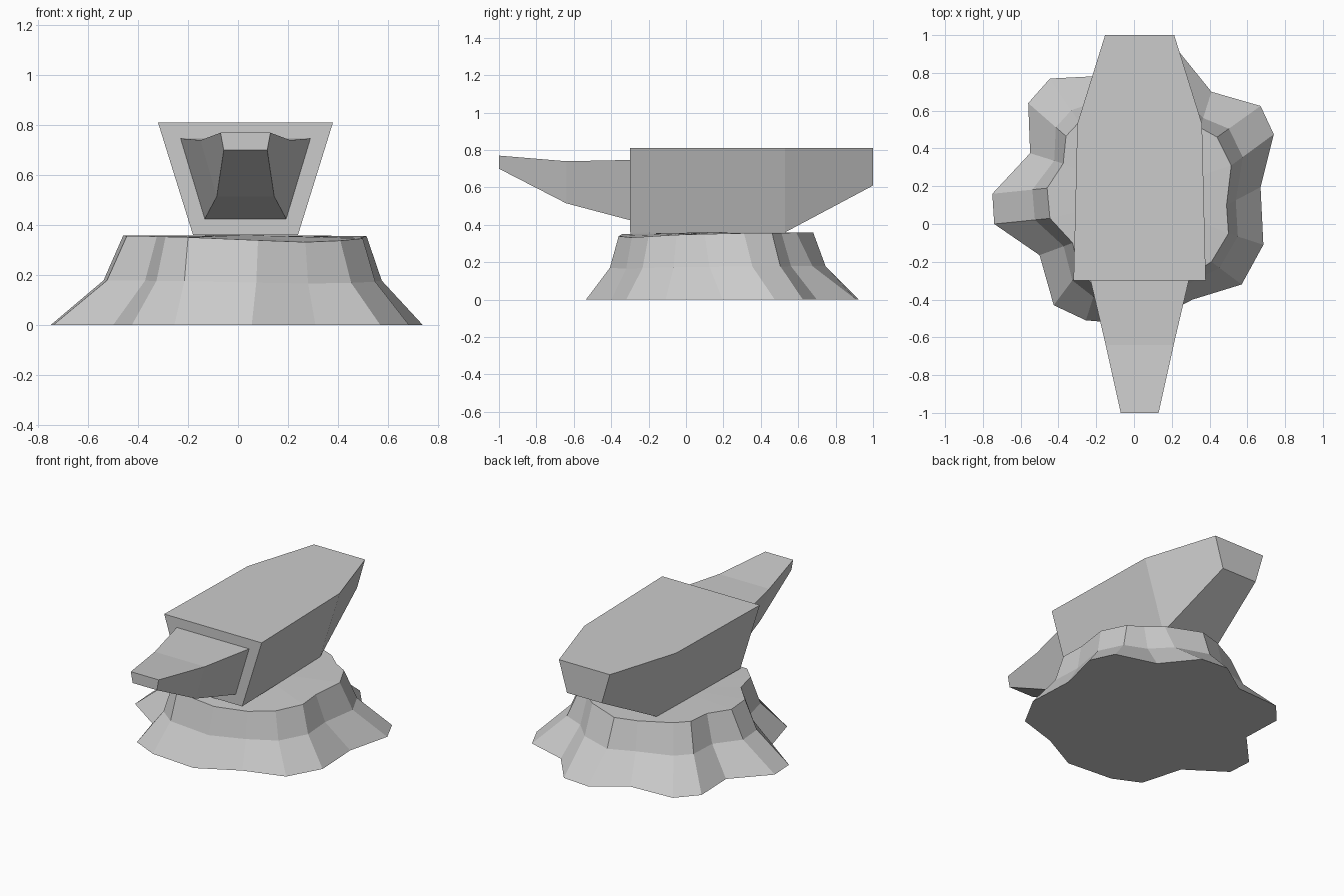
import bpy
import bmesh
from math import hypot

cube = bpy.data.objects.get("Cube")
if cube:
    bpy.data.objects.remove(cube, do_unlink=True)

# One plain grey for metal and pedestal
grey = bpy.data.materials.new("plain_grey")
grey.use_nodes = True
colour = (0.6, 0.6, 0.6, 1.0)
grey.diffuse_color = colour
grey.node_tree.nodes["Principled BSDF"].inputs["Base Color"].default_value = colour


def loft(name, rings, peak=None):
    """Skin a solid through matching rings; an optional peak closes the end as a fan."""
    bm = bmesh.new()
    loops = [[bm.verts.new(point) for point in ring] for ring in rings]
    count = len(loops[0])
    for lower, upper in zip(loops, loops[1:]):
        for i in range(count):
            j = (i + 1) % count
            bm.faces.new((lower[i], lower[j], upper[j], upper[i]))
    bm.faces.new(reversed(loops[0]))
    if peak:
        tip = bm.verts.new(peak)
        for i in range(count):
            bm.faces.new((loops[-1][i], loops[-1][(i + 1) % count], tip))
    else:
        bm.faces.new(loops[-1])
    bmesh.ops.recalc_face_normals(bm, faces=bm.faces)
    mesh = bpy.data.meshes.new(name)
    bm.to_mesh(mesh)
    bm.free()
    mesh.materials.append(grey)
    obj = bpy.data.objects.new(name, mesh)
    bpy.context.scene.collection.objects.link(obj)
    return obj


def trapezoid(y, low, high, half_low, half_high, centre=0.03):
    """Cross-section that is wider at the top, standing across the y axis."""
    return [(centre - half_low, y, low), (centre + half_low, y, low),
            (centre + half_high, y, high), (centre - half_high, y, high)]


# Anvil body with its tapered, undercut heel
loft("anvil_body", [
    trapezoid(-0.3, 0.36, 0.81, 0.21, 0.35),
    trapezoid(0.53, 0.36, 0.81, 0.19, 0.33),
    trapezoid(1.0, 0.61, 0.81, 0.125, 0.183),
])

# Horn narrowing to an upturned blunt tip
loft("anvil_horn", [
    trapezoid(-0.3, 0.425, 0.747, 0.163, 0.26),
    trapezoid(-0.64, 0.515, 0.74, 0.115, 0.18),
    trapezoid(-1.0, 0.7, 0.77, 0.087, 0.1),
])

# Pedestal outline on the ground, with root-like lobes
foot = [(-.75, .16), (-.74, 0), (-.5, -.165), (-.425, -.43), (-.255, -.51),
        (.055, -.535), (.31, -.4), (.57, -.32), (.685, -.11), (.67, .195),
        (.74, .475), (.67, .625), (.41, .7), (.24, .91), (.057, .925),
        (-.15, .785), (-.445, .77), (-.56, .64), (-.55, .375)]
# Matching rim around the pedestal top
rim = [(-.46, .19), (-.445, .03), (-.325, -.1), (-.29, -.25), (-.2, -.34),
       (.08, -.36), (.27, -.29), (.41, -.2), (.5, -.05), (.49, .1),
       (.515, .31), (.44, .46), (.35, .51), (.26, .59), (.04, .68),
       (-.1, .64), (-.29, .54), (-.36, .465), (-.375, .32)]


def rim_height(x, y):
    """The rim sags gently toward one front corner."""
    return 0.362 - 0.03 / (1 + (hypot(x - 0.27, y + 0.3) / 0.35) ** 2)


ground_ring = [(x, y, 0) for x, y in foot]
waist_ring = [(rx + (fx - rx) * 0.27, ry + (fy - ry) * 0.27, rim_height(rx, ry) / 2)
              for (fx, fy), (rx, ry) in zip(foot, rim)]
rim_ring = [(x, y, rim_height(x, y)) for x, y in rim]
loft("pedestal", [ground_ring, waist_ring, rim_ring], peak=(0.03, 0.15, 0.36))
